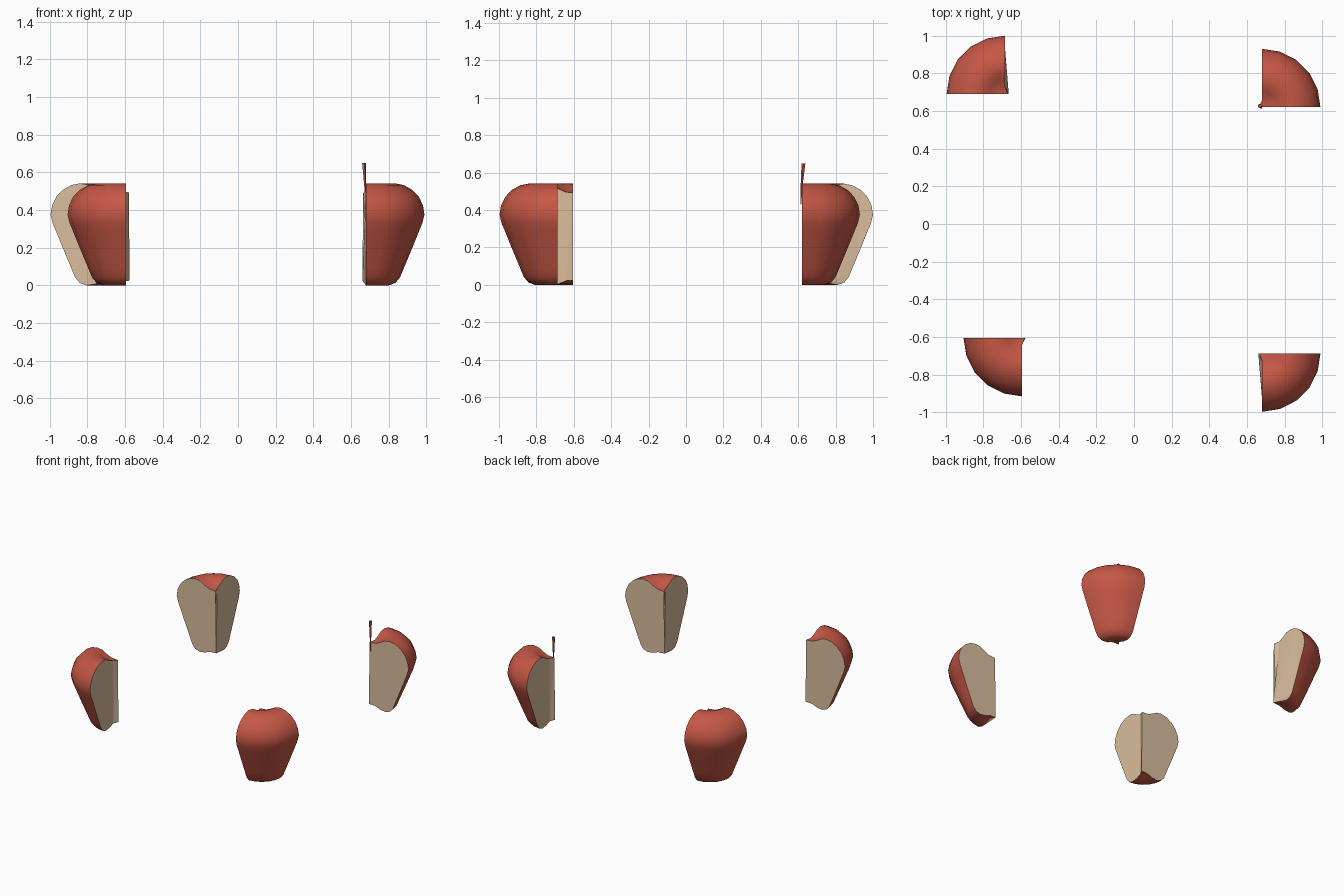
import bpy, bmesh, math
from mathutils import Vector

if "Cube" in bpy.data.objects:
    bpy.data.objects.remove(bpy.data.objects["Cube"])


def material(name, color):
    m = bpy.data.materials.new(name)
    m.diffuse_color = (*color, 1)
    m.use_nodes = True
    m.node_tree.nodes["Principled BSDF"].inputs["Base Color"].default_value = m.diffuse_color
    return m


RED = material("red skin", (0.56, 0.095, 0.06))
CREAM = material("cream flesh", (0.70, 0.51, 0.34))

# half section of the apple (radius, height), bottom dimple to top dimple
PROFILE = [(0.035, 0.022), (0.075, 0.006), (0.12, 0.0), (0.155, 0.012), (0.18, 0.042),
           (0.20, 0.09), (0.225, 0.15), (0.25, 0.21), (0.278, 0.28), (0.299, 0.33),
           (0.31, 0.375), (0.302, 0.425), (0.28, 0.47), (0.245, 0.507), (0.20, 0.532),
           (0.155, 0.541), (0.115, 0.535), (0.08, 0.515), (0.04, 0.497)]
# core edge from top to bottom (sideways bulge, height)
CORE = [(0.015, 0.492), (0.0, 0.33), (0.0, 0.18), (0.02, 0.025)]
SEGMENTS = 5


def apple_quarter(name, cx, cy, sx, sy):
    bm = bmesh.new()
    # skin slices, swept a quarter turn about the core
    rings = []
    for i in range(SEGMENTS + 1):
        a = math.pi / 2 * i / SEGMENTS
        rings.append([bm.verts.new((cx + sx * r * math.cos(a), cy + sy * r * math.sin(a), z))
                      for r, z in PROFILE])
    core = [bm.verts.new((cx - sx * d, cy, z)) for d, z in CORE]
    skin = []
    for a, b in zip(rings, rings[1:]):
        for j in range(len(PROFILE) - 1):
            skin.append(bm.faces.new((a[j], a[j + 1], b[j + 1], b[j])))
        skin.append(bm.faces.new((a[-1], core[0], b[-1])))
        skin.append(bm.faces.new((a[0], b[0], core[-1])))
    # two flat cut faces meeting at the core
    cuts = [bm.faces.new(ring + core) for ring in (rings[0], rings[-1])]
    for f in skin:
        f.smooth = True
    for f in cuts:
        f.material_index = 1
        for e in f.edges:
            e.smooth = False
    bmesh.ops.triangulate(bm, faces=cuts)
    bmesh.ops.recalc_face_normals(bm, faces=bm.faces)
    finish(bm, name, RED, CREAM)


def finish(bm, name, *mats):
    me = bpy.data.meshes.new(name)
    bm.to_mesh(me)
    bm.free()
    for m in mats:
        me.materials.append(m)
    bpy.context.collection.objects.link(bpy.data.objects.new(name, me))


# four quarters spread apart
apple_quarter("back_left_quarter", -0.685, 0.69, -1, 1)
apple_quarter("back_right_quarter", 0.68, 0.62, 1, 1)
apple_quarter("front_left_quarter", -0.595, -0.605, -1, -1)
apple_quarter("front_right_quarter", 0.68, -0.687, 1, -1)

# thin sliver of stem left on the back right quarter
bm = bmesh.new()
stem_rings = []
for x, y, z, r in [(0.679, 0.614, 0.43, 0.002), (0.674, 0.619, 0.54, 0.006), (0.668, 0.628, 0.65, 0.011)]:
    stem_rings.append([bm.verts.new((x + r * math.cos(k * math.tau / 5), y + r * math.sin(k * math.tau / 5), z))
                       for k in range(5)])
for a, b in zip(stem_rings, stem_rings[1:]):
    for k in range(5):
        bm.faces.new((a[k], a[(k + 1) % 5], b[(k + 1) % 5], b[k]))
bm.faces.new(stem_rings[0])
bm.faces.new(stem_rings[-1])
bmesh.ops.recalc_face_normals(bm, faces=bm.faces)
finish(bm, "stem", RED)
